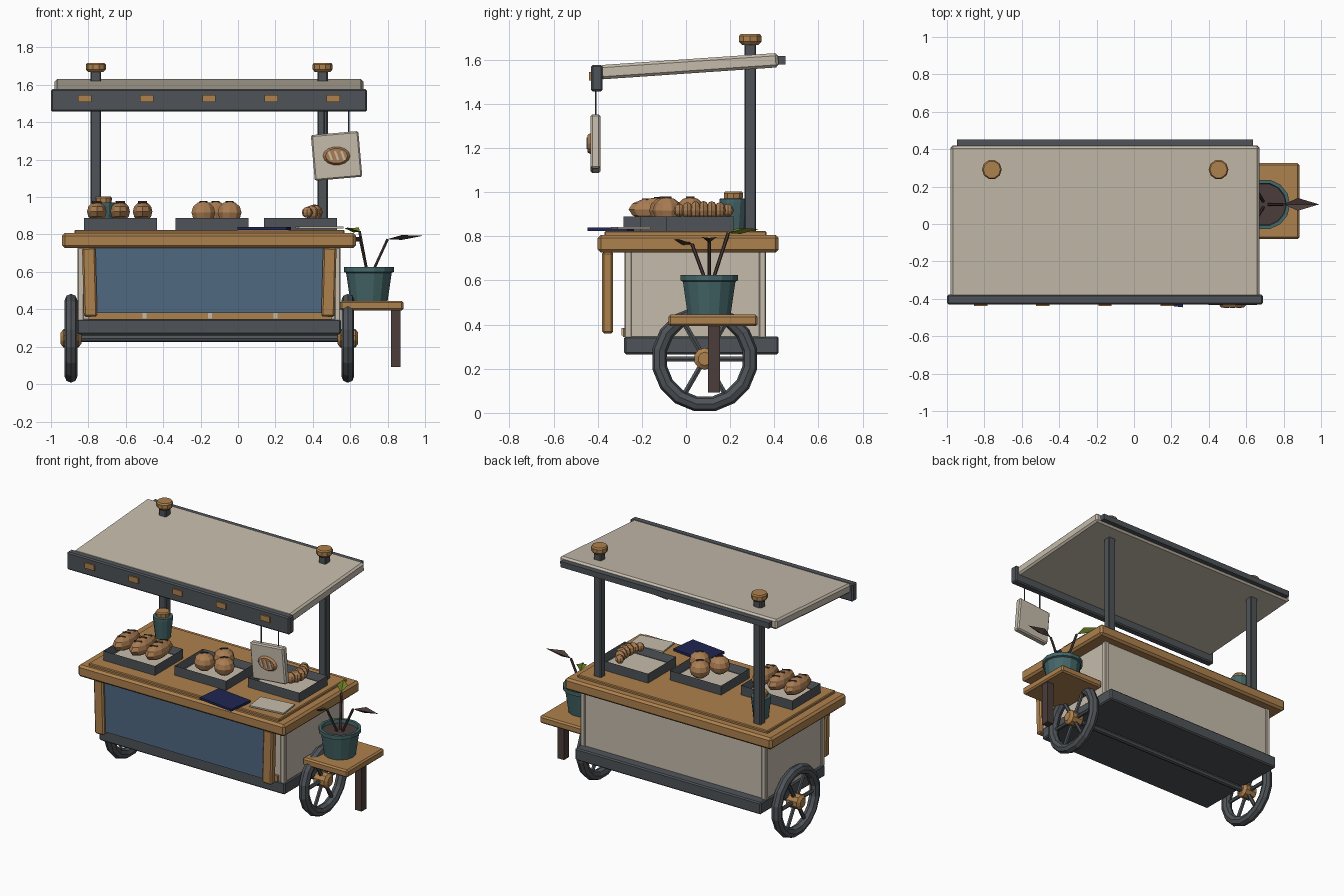
import bpy, bmesh, math
from mathutils import Matrix, Vector

if "Cube" in bpy.data.objects:
    bpy.data.objects.remove(bpy.data.objects["Cube"])


def mat(name, r, g, b):
    m = bpy.data.materials.new(name)
    m.diffuse_color = (r, g, b, 1)
    m.use_nodes = True
    m.node_tree.nodes["Principled BSDF"].inputs["Base Color"].default_value = m.diffuse_color
    return m


WOOD = mat("warm wood", .42, .22, .075)
CREAM = mat("cream", .56, .50, .41)
DARK = mat("charcoal", .078, .088, .098)
BLUE = mat("slate blue", .08, .14, .22)
TEAL = mat("teal glaze", .06, .135, .14)
NAVY = mat("navy", .014, .02, .085)
BROWN = mat("dark brown", .07, .047, .042)
GREEN = mat("leaf green", .17, .23, .02)
BREAD = mat("bread crust", .40, .205, .085)


def finish(name, bm, material, loc=(0, 0, 0), rot=(0, 0, 0)):
    bmesh.ops.recalc_face_normals(bm, faces=bm.faces)
    me = bpy.data.meshes.new(name)
    bm.to_mesh(me)
    bm.free()
    me.materials.append(material)
    ob = bpy.data.objects.new(name, me)
    ob.location = loc
    ob.rotation_euler = [math.radians(a) for a in rot]
    bpy.context.collection.objects.link(ob)
    return ob


def box(name, center, size, material, bevel=0.0, rot=(0, 0, 0)):
    bm = bmesh.new()
    bmesh.ops.create_cube(bm, size=1)
    bmesh.ops.scale(bm, vec=size, verts=bm.verts)
    if bevel:
        bmesh.ops.bevel(bm, geom=bm.edges[:], offset=bevel, segments=1, affect='EDGES')
    return finish(name, bm, material, center, rot)


def span(name, x, y, z, material, bevel=0.0):
    c = [(a + b) / 2 for a, b in (x, y, z)]
    return box(name, c, [b - a for a, b in (x, y, z)], material, bevel)


def lathe(name, profile, sides, material, loc, rot=(0, 0, 0)):
    """Spin (radius, z) points about z; ends are capped."""
    bm = bmesh.new()
    rings = []
    for r, z in profile:
        rings.append([bm.verts.new((r * math.cos(2 * math.pi * i / sides),
                                    r * math.sin(2 * math.pi * i / sides), z)) for i in range(sides)])
    for a, b in zip(rings, rings[1:]):
        for i in range(sides):
            j = (i + 1) % sides
            bm.faces.new((a[i], a[j], b[j], b[i]))
    bm.faces.new(rings[0])
    bm.faces.new(rings[-1])
    return finish(name, bm, material, loc, rot)


def rod(name, a, b, r, material, sides=6):
    a, b = Vector(a), Vector(b)
    q = (b - a).to_track_quat('Z', 'Y').to_euler()
    return lathe(name, [(r, 0), (r, (b - a).length)], sides, material, a, [math.degrees(v) for v in q])


def blob(name, center, radii, material, u=10, v=6):
    bm = bmesh.new()
    bmesh.ops.create_uvsphere(bm, u_segments=u, v_segments=v, radius=1)
    bmesh.ops.scale(bm, vec=radii, verts=bm.verts)
    return finish(name, bm, material, center)


MID = -.155  # centre line of the cart

# Canopy with front fascia, plates and back rail
box("canopy", (MID, .014, 1.571), (1.65, .81, .065), CREAM, .012, (3.9, 0, 0))
span("canopy_fascia", (-1, .69), (-.43, -.378), (1.457, 1.577), DARK, .008)
span("canopy_back_rail", (-.945, .635), (.405, .452), (1.578, 1.617), DARK)
for i in range(5):
    x = -.82 + i * .3325
    span("fascia_plate", (x - .036, x + .036), (-.439, -.428), (1.507, 1.545), WOOD)

# Posts and turned caps
for x in (-.76, .452):
    span("canopy_post", (x - .028, x + .028), (.264, .318), (.8, 1.68), DARK, .006)
    lathe("post_cap", [(.04, 1.668), (.053, 1.682), (.053, 1.708), (.046, 1.717)], 10, WOOD, (x, .291, 0))

# Counter top
span("counter", (-.94, .63), (-.40, .42), (.727, .807), WOOD, .014)
span("counter_board", (-.875, .57), (-.37, .365), (.80, .824), WOOD, .005)

# Body and chassis
span("body", (-.85, .54), (-.27, .355), (.34, .735), CREAM)
for x in (-.842, .532):
    for y in (-.262, .347):
        span("body_corner", (x - .016, x + .016), (y - .016, y + .016), (.34, .73), CREAM, .004)
span("chassis", (-.86, .55), (-.28, .42), (.265, .347), DARK, .008)
span("front_rail", (-.80, .50), (-.285, -.265), (.345, .385), WOOD)
for x in (-.5, -.15, .2):
    span("front_peg", (x - .01, x + .01), (-.293, -.284), (.35, .385), CREAM)

# Hanging front panel between two splayed legs
span("front_panel", (-.775, .465), (-.36, -.345), (.38, .74), BLUE)
for x, s in ((-.793, -1), (.486, 1)):
    box("front_leg", (x, -.355, .545), (.072, .05, .37), WOOD, .009, (0, s * 1.5, 0))

# Axle and wheels
AY, AZ = .085, .245
rod("axle", (-.9, AY, AZ), (.59, AY, AZ), .02, DARK, 8)
for x in (-.893, .587):
    bm = bmesh.new()
    n, k = 16, 8
    rings = []
    for i in range(n):
        a = 2 * math.pi * (i + .5) / n
        ring = []
        for j in range(k):
            t = 2 * math.pi * j / k
            r = .208 + .034 * math.cos(t)
            ring.append(bm.verts.new((.034 * math.sin(t), r * math.cos(a), r * math.sin(a))))
        rings.append(ring)
    for i in range(n):
        for j in range(k):
            p, q = rings[i], rings[(i + 1) % n]
            bm.faces.new((p[j], p[(j + 1) % k], q[(j + 1) % k], q[j]))
    finish("wheel_rim", bm, DARK, (x, AY, AZ))
    for i in range(6):
        a = math.radians(60 * i)
        rod("wheel_spoke", (x, AY, AZ), (x, AY + .19 * math.cos(a), AZ + .19 * math.sin(a)), .013, DARK)
    lathe("wheel_hub", [(.03, -.055), (.05, -.04), (.05, .04), (.03, .055)], 10, WOOD, (x, AY, AZ), (0, 90, 0))

# Side shelf
span("side_shelf", (.545, .885), (-.08, .325), (.393, .445), WOOD, .01)
span("shelf_leg", (.818, .868), (.1, .155), (.092, .4), BROWN)

# Potted plant: pot, soil, three stems with folded leaves
PX, PY = .70, .105
lathe("plant_pot", [(.1, .445), (.122, .595), (.134, .6), (.134, .625), (.115, .625), (.11, .59)],
      14, TEAL, (PX, PY, 0))
lathe("plant_soil", [(.1, .58), (.112, .602)], 14, BROWN, (PX, PY, 0))
for ang, h, reach, length, m in ((0, .775, .1, .19, BROWN), (120, .815, .1, .16, GREEN), (240, .765, .09, .12, BROWN)):
    d = Vector((math.cos(math.radians(ang)), math.sin(math.radians(ang)), 0))
    base = Vector((PX, PY, .59)) + d * .015
    tip = Vector((PX, PY, h)) + d * reach
    rod("plant_stem", base, tip, .008, BROWN)
    bm = bmesh.new()
    pts = [(0, 0, 0), (.4 * length, -.034, .022), (length, 0, .018), (.4 * length, .034, .022),
           (.4 * length, 0, .008), (.4 * length, 0, -.004)]
    v = [bm.verts.new(p) for p in pts]
    for a, b in ((0, 1), (1, 2), (2, 3), (3, 0)):
        bm.faces.new((v[a], v[b], v[4]))
        bm.faces.new((v[b], v[a], v[5]))
    finish("plant_leaf", bm, m, tip, (0, 0, ang))

# Trays with liners
for x, y in ((-.628, -.13), (-.14, -.055), (.333, .062)):
    bm = bmesh.new()
    bmesh.ops.create_cube(bm, size=1)
    bmesh.ops.scale(bm, vec=(.39, .305, .066), verts=bm.verts)
    top = max(bm.faces, key=lambda f: f.calc_center_median().z)
    bmesh.ops.inset_region(bm, faces=[top], thickness=.02)
    bmesh.ops.translate(bm, vec=(0, 0, -.048), verts=top.verts)
    finish("tray", bm, DARK, (x, y, .856))
    span("tray_liner", (x - .165, x + .165), (y - .122, y + .122), (.84, .848), CREAM)

# Long loaves with slashes
for x in (-.755, -.63, -.51):
    blob("loaf", (x, -.13, .922), (.055, .13, .054), BREAD)
    for dy in (-.055, 0, .055):
        box("loaf_slash", (x, -.13 + dy, .974 - abs(dy) * .1), (.05, .009, .008), BROWN, 0, (0, 0, 25))

# Round buns
for x, y in ((-.185, -.1), (-.045, -.085), (-.12, .02)):
    blob("bun", (x, y, .918), (.067, .067, .06), BREAD)
    box("bun_slash", (x, y, .977), (.05, .008, .006), BROWN, 0, (0, 0, 40))

# Twisted roll, a bent row of lobes
for i in range(7):
    t = i / 3 - 1
    r = .043 - .014 * t * t
    blob("twist_roll", (.41 - .04 * t * t, .08 + .11 * t, .918), (r, .026, r), BREAD, 8, 6)

# Booklet and paper
box("booklet", (.14, -.34, .832), (.265, .18, .016), NAVY, 0, (0, 0, -7))
box("paper", (.435, -.25, .838), (.24, .15, .01), CREAM, 0, (0, 0, 7))

# Lidded jar
lathe("jar", [(.048, .82), (.063, .955), (.063, .97), (.05, .972)], 12, TEAL, (-.72, .215, 0))
lathe("jar_lid", [(.044, .968), (.046, .995), (.04, 1.003)], 10, WOOD, (-.72, .215, 0))

# Hanging sign with a loaf emblem
SX, SZ = .527, 1.22
box("sign_board", (SX, -.41, SZ), (.255, .045, .245), CREAM, .008, (0, -5, 0))
lathe("sign_loaf", [(1, 0), (.8, .016)], 14, BREAD, (SX, -.431, SZ), (90, 0, 0)).scale = (.074, .05, 1)
for i in (-1, 0, 1):
    box("sign_loaf_slash", (SX + i * .034, -.447, SZ + .002), (.012, .006, .05), CREAM, 0, (0, -20, 0))
for x in (SX - .065, SX + .065):
    rod("sign_string", (x, -.408, 1.33), (x, -.408, 1.47), .004, DARK)
